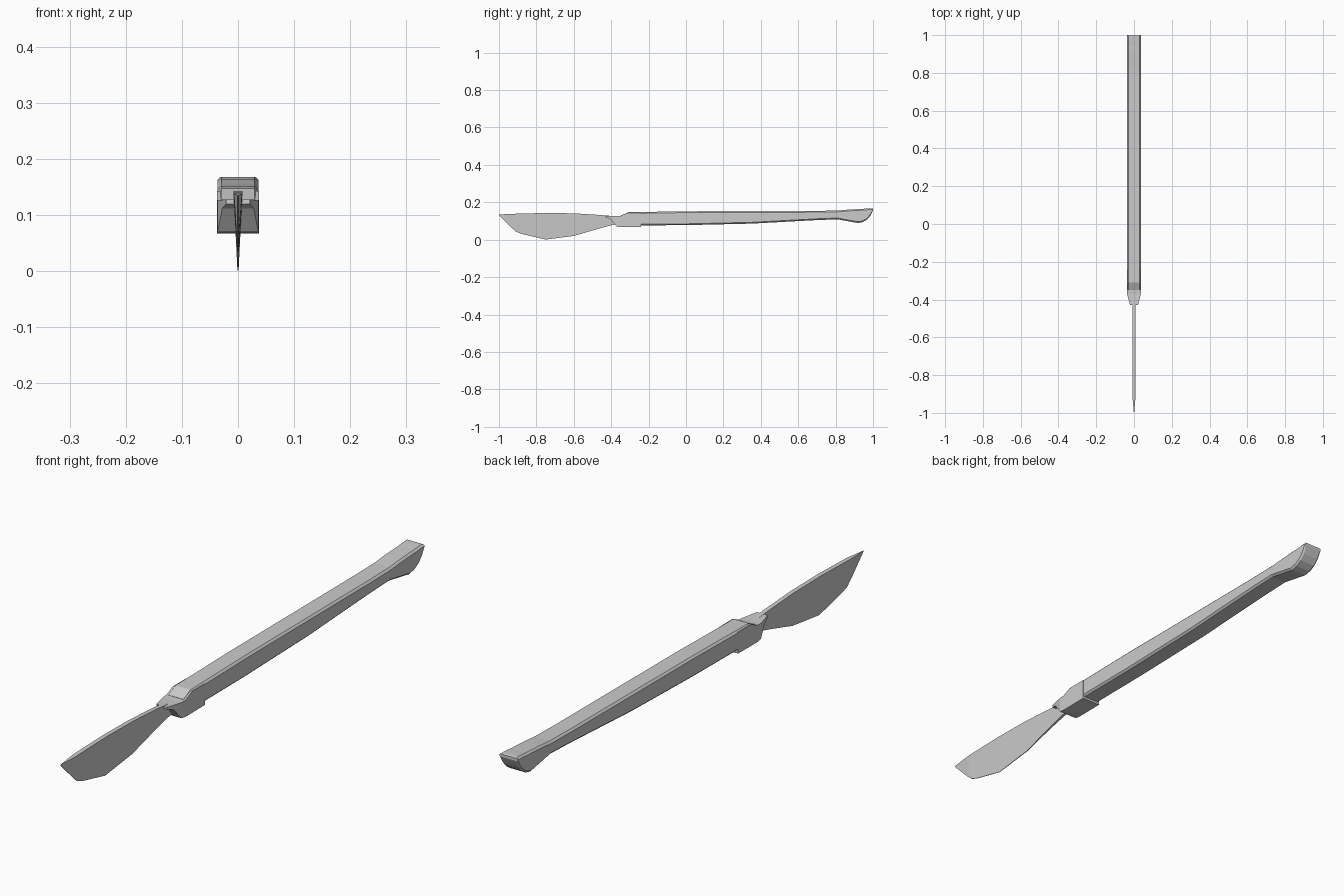
import bpy
import bmesh


def loft(name, rings):
    """Skin a list of equal-length closed rings and cap both ends."""
    bm = bmesh.new()
    loops = [[bm.verts.new(p) for p in ring] for ring in rings]
    for a, b in zip(loops, loops[1:]):
        for i in range(len(a)):
            j = (i + 1) % len(a)
            bm.faces.new((a[i], a[j], b[j], b[i]))
    bm.faces.new(loops[0])
    bm.faces.new(loops[-1])
    bmesh.ops.recalc_face_normals(bm, faces=bm.faces)
    mesh = bpy.data.meshes.new(name)
    bm.to_mesh(mesh)
    bm.free()
    obj = bpy.data.objects.new(name, mesh)
    bpy.context.collection.objects.link(obj)
    return obj


def wedge(y, low, high, w_low, w_high):
    return [(-w_low, y, low), (w_low, y, low), (w_high, y, high), (-w_high, y, high)]


def chamfered(y, low, high, w=0.0365, c=0.007):
    c = min(c, (high - low) * 0.3)
    half = [(w - c, low), (w, low + c), (w, high - c), (w - c, high)]
    return [(x, y, z) for x, z in half] + [(-x, y, z) for x, z in reversed(half)]


# Blade: thick spine, thin curved cutting edge
loft("blade", [wedge(*s) for s in [
    (-1.0, 0.132, 0.135, 0.0005, 0.0008),
    (-0.93, 0.062, 0.138, 0.001, 0.007),
    (-0.908, 0.042, 0.139, 0.001, 0.008),
    (-0.875, 0.030, 0.140, 0.001, 0.008),
    (-0.75, 0.001, 0.143, 0.001, 0.008),
    (-0.60, 0.020, 0.141, 0.0015, 0.008),
    (-0.47, 0.058, 0.133, 0.003, 0.008),
    (-0.40, 0.077, 0.127, 0.005, 0.008),
    (-0.36, 0.085, 0.122, 0.005, 0.008),
]])

# Bolster: tapered collar between blade and handle
loft("bolster", [wedge(y, a, b, w, w) for y, a, b, w in [
    (-0.430, 0.120, 0.128, 0.021),
    (-0.405, 0.112, 0.127, 0.028),
    (-0.370, 0.070, 0.126, 0.0365),
    (-0.350, 0.067, 0.127, 0.0370),
    (-0.315, 0.067, 0.143, 0.0370),
    (-0.240, 0.068, 0.143, 0.0370),
]])

# Handle: chamfered bar with a flared, rounded butt
loft("handle", [chamfered(*s) for s in [
    (-0.35, 0.076, 0.128),
    (-0.31, 0.076, 0.147),
    (0.00, 0.078, 0.152),
    (0.35, 0.086, 0.153),
    (0.70, 0.105, 0.154),
    (0.81, 0.109, 0.156),
    (0.87, 0.098, 0.161),
    (0.92, 0.089, 0.164),
    (0.945, 0.094, 0.165),
    (0.968, 0.108, 0.167),
    (0.985, 0.127, 0.168),
    (0.995, 0.146, 0.168),
    (1.0, 0.156, 0.166),
]])
